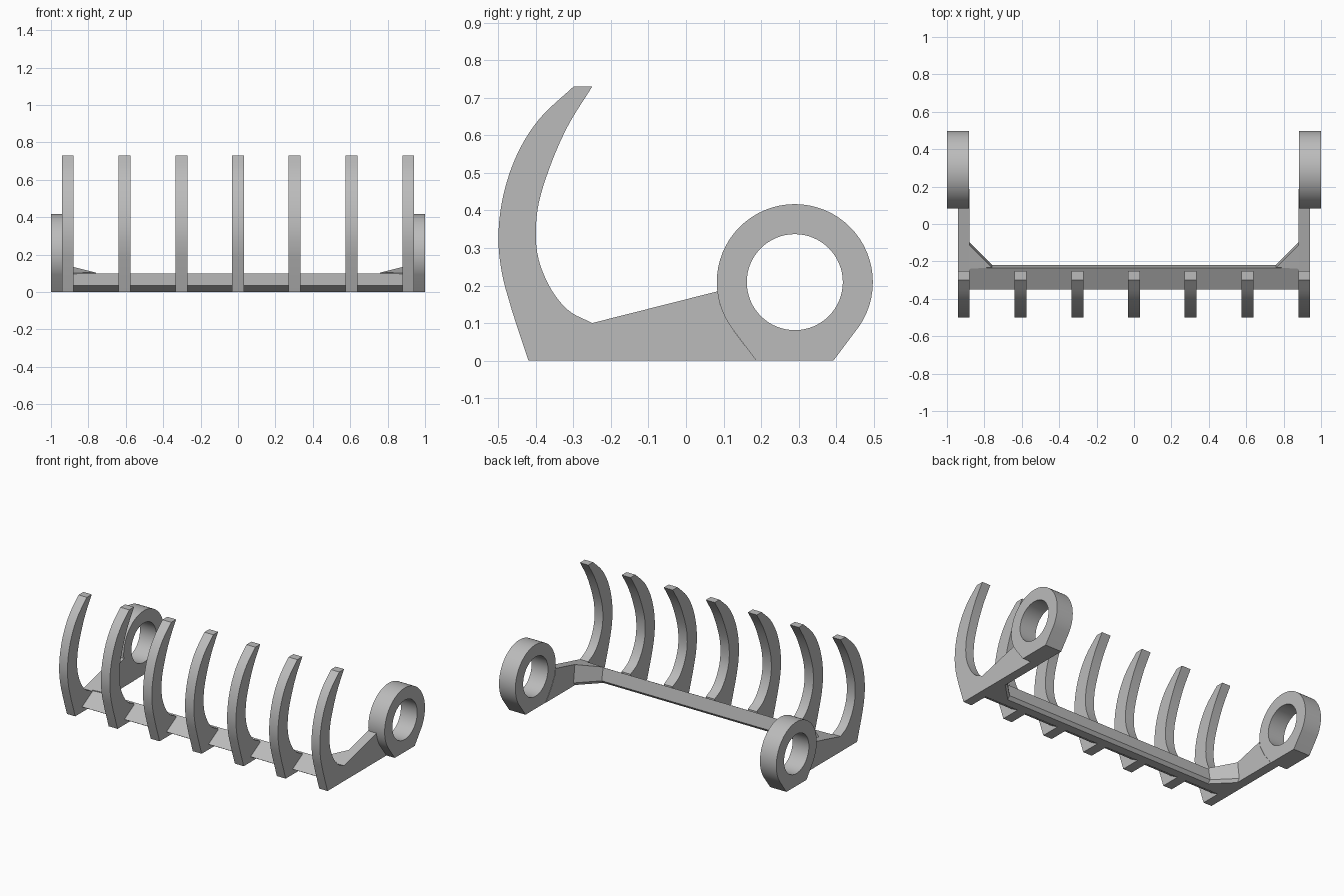
import bpy, bmesh, math
from mathutils import Vector

cube = bpy.data.objects.get("Cube")
if cube:
    bpy.data.objects.remove(cube, do_unlink=True)

GREY = (0.5, 0.5, 0.5, 1)
grey = bpy.data.materials.new("plain_grey")
grey.use_nodes = True
grey.diffuse_color = GREY
grey.node_tree.nodes["Principled BSDF"].inputs["Base Color"].default_value = GREY


def finish(name, bm, smooth=True):
    bmesh.ops.recalc_face_normals(bm, faces=bm.faces)
    mesh = bpy.data.meshes.new(name)
    bm.to_mesh(mesh)
    bm.free()
    mesh.materials.append(grey)
    obj = bpy.data.objects.new(name, mesh)
    bpy.context.collection.objects.link(obj)
    if smooth:
        bpy.ops.object.select_all(action='DESELECT')
        obj.select_set(True)
        bpy.context.view_layer.objects.active = obj
        bpy.ops.object.shade_smooth_by_angle(angle=math.radians(25))
    return obj


def extrude_x(name, profile, x0, x1, smooth=True):
    """Solid from a (y, z) outline, running from x0 to x1."""
    bm = bmesh.new()
    face = bm.faces.new([bm.verts.new((x0, y, z)) for y, z in profile])
    new = bmesh.ops.extrude_face_region(bm, geom=[face], use_keep_orig=True)
    moved = [v for v in new["geom"] if isinstance(v, bmesh.types.BMVert)]
    bmesh.ops.translate(bm, verts=moved, vec=(x1 - x0, 0, 0))
    return finish(name, bm, smooth)


def spline(points, steps=5):
    """Smooth path through the points."""
    p = [Vector(q) for q in points]
    p = [2 * p[0] - p[1]] + p + [2 * p[-1] - p[-2]]
    path = []
    for a, b, c, d in zip(p, p[1:], p[2:], p[3:]):
        for i in range(steps):
            t = i / steps
            path.append(0.5 * (2 * b + (c - a) * t + (2 * a - 5 * b + 4 * c - d) * t * t
                               + (3 * b - a - 3 * c + d) * t ** 3))
    return path + [p[-2]]


# Curved tine outline
outer = spline([(-0.463, 0.13), (-0.49, 0.23), (-0.5, 0.33), (-0.487, 0.44),
                (-0.45, 0.55), (-0.39, 0.645), (-0.3, 0.73)])
inner = spline([(-0.25, 0.73), (-0.315, 0.625), (-0.365, 0.51), (-0.396, 0.4),
                (-0.397, 0.29), (-0.365, 0.2), (-0.315, 0.135), (-0.25, 0.1)])
tine = [(-0.42, 0)] + outer + inner

# Inner tines
SPACING, HALF = 0.3033, 0.032
for i in range(-2, 3):
    x = i * SPACING
    extrude_x(f"tine_{i + 3}", tine + [(-0.25, 0)], x - HALF, x + HALF)

# Cross bar with a forward sloping top
bar = [(-0.29, 0), (-0.35, 0.035), (-0.235, 0.1), (-0.218, 0.02), (-0.235, 0)]
extrude_x("cross_bar", bar, -0.9, 0.9, smooth=False)

# Ring outline: a circle with tangent sides down to a flat foot
CY, CZ, R, HOLE, N = 0.29, 0.209, 0.208, 0.128, 64
ring = []
for i in range(N):
    a = 2 * math.pi * i / N
    y, z = math.cos(a), math.sin(a)
    if z < -0.62:
        foot_y = max(-0.103, min(0.103, y * 0.3))
        ring.append((CY + (foot_y if abs(y) < 0.3 else math.copysign(0.103, y)), 0))
    else:
        ring.append((CY + R * y, CZ + R * z))
hole = [(CY + HOLE * math.cos(2 * math.pi * i / N),
         CZ + HOLE * math.sin(2 * math.pi * i / N)) for i in range(N)]


def ring_mount(name, x0, x1):
    bm = bmesh.new()
    loops = [[bm.verts.new((x, y, z)) for y, z in outline]
             for outline, x in ((ring, x0), (ring, x1), (hole, x1), (hole, x0))]
    for k in range(4):
        a, b = loops[k], loops[(k + 1) % 4]
        for i in range(N):
            j = (i + 1) % N
            bm.faces.new((a[i], a[j], b[j], b[i]))
    bmesh.ops.remove_doubles(bm, verts=bm.verts, dist=0.0005)
    return finish(name, bm)


def gusset(name, side):
    """Corner brace whose top follows the slope of the arm."""
    bm = bmesh.new()
    plan = [(0.76, -0.232), (0.885, -0.107), (0.885, -0.24)]
    low = [(0.76, -0.235), (0.885, -0.11), (0.885, -0.24)]
    mid = [(0.76, -0.218), (0.885, -0.093), (0.885, -0.24)]
    rows = [[bm.verts.new((side * x, y, 0)) for x, y in low],
            [bm.verts.new((side * x, y, 0.02)) for x, y in mid],
            [bm.verts.new((side * x, y, 0.1 + 0.25 * (y + 0.25))) for x, y in plan]]
    bm.faces.new(rows[0])
    bm.faces.new(rows[2])
    for a, b in zip(rows, rows[1:]):
        for i in range(3):
            j = (i + 1) % 3
            bm.faces.new((a[i], a[j], b[j], b[i]))
    return finish(name, bm, smooth=False)


# End arms, each an outer tine joined to a ring mount
arm = tine + [(0.086, 0.185), (0.09, 0.15), (0.126, 0.081), (0.187, 0)]
for side, label in ((1, "left"), (-1, "right")):
    extrude_x(f"{label}_arm", arm, side * 0.88, side * 0.94)
    ring_mount(f"{label}_ring", side * 0.882, side * 1.0)
    gusset(f"{label}_gusset", side)
